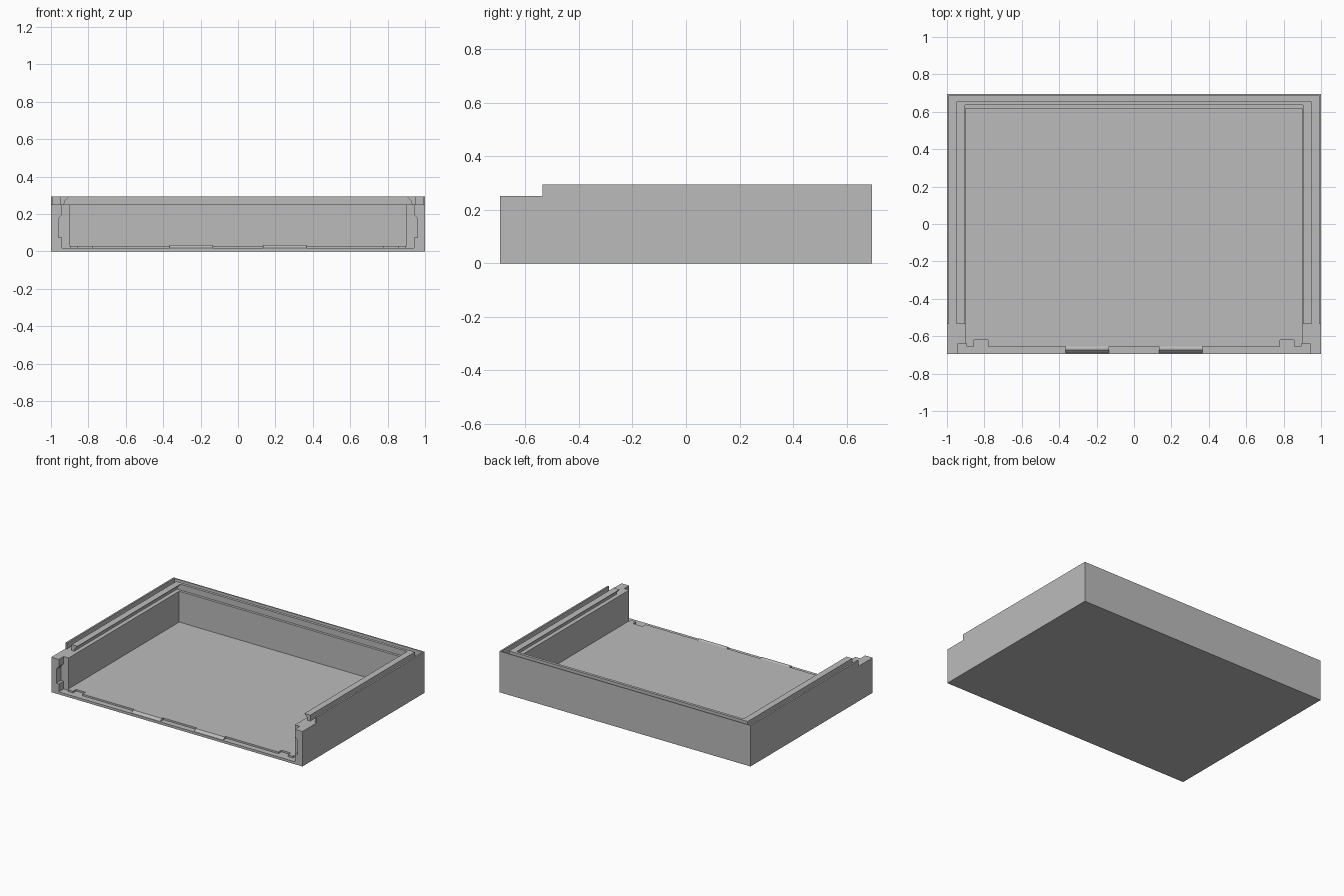
import bpy, bmesh

old = bpy.data.objects.get("Cube")
if old:
    bpy.data.objects.remove(old)

grey = bpy.data.materials.new("plain_grey")
grey.use_nodes = True
colour = (0.5, 0.5, 0.5, 1)
grey.diffuse_color = colour
grey.node_tree.nodes["Principled BSDF"].inputs["Base Color"].default_value = colour


def prism(name, profile, axis, start, end):
    """Extrude a closed profile along x (profile is y,z) or y (profile is x,z)."""
    bm = bmesh.new()
    place = (lambda p, t: (t, *p)) if axis == "x" else (lambda p, t: (p[0], t, p[1]))
    face = bm.faces.new([bm.verts.new(place(p, start)) for p in profile])
    new = bmesh.ops.extrude_face_region(bm, geom=[face])["geom"]
    shift = (end - start, 0, 0) if axis == "x" else (0, end - start, 0)
    bmesh.ops.translate(bm, verts=[v for v in new if isinstance(v, bmesh.types.BMVert)], vec=shift)
    bmesh.ops.recalc_face_normals(bm, faces=bm.faces)
    mesh = bpy.data.meshes.new(name)
    bm.to_mesh(mesh)
    bm.free()
    mesh.materials.append(grey)
    ob = bpy.data.objects.new(name, mesh)
    bpy.context.collection.objects.link(ob)
    return ob


def box(name, x0, x1, y0, y1, z0, z1):
    return prism(name, [(x0, z0), (x1, z0), (x1, z1), (x0, z1)], "y", y0, y1)


def cut(target, cutter):
    cutter.hide_render = True
    mod = target.modifiers.new("cut", "BOOLEAN")
    mod.operation, mod.solver, mod.object = "DIFFERENCE", "EXACT", cutter
    bpy.context.view_layer.objects.active = target
    bpy.ops.object.modifier_apply(modifier=mod.name)
    bpy.data.objects.remove(cutter)


WIDE, DEEP, HIGH = 1.0, 0.695, 0.295
FLOOR, LOW, SHELF = 0.03, 0.018, 0.252   # floor, front sill and lid shelf heights
OUT = 1.2                                # cutters run past the body

tray = box("open_front_tray", -WIDE, WIDE, -DEEP, DEEP, 0, HIGH)

# main cavity, lowered front sill, lowered front wall ends
cut(tray, box("cavity", -0.9, 0.9, -OUT, 0.617, FLOOR, OUT))
cut(tray, box("sill", -0.94, 0.94, -OUT, -0.655, LOW, OUT))
cut(tray, box("wall_ends", -OUT, OUT, -OUT, -0.535, SHELF, OUT))

# lid seat with overhanging side rails
half = [(0.93, SHELF), (0.925, 0.27), (0.903, HIGH), (0.903, 0.4)]
cut(tray, prism("lid_seat", half + [(-x, z) for x, z in reversed(half)], "y", -OUT, 0.635))

# groove between rails and thin outer lip, along the back
cut(tray, box("back_groove", -0.988, 0.988, 0.655, 0.687, SHELF, OUT))

for s in (-1, 1):
    def side_box(name, a, b, *rest):
        return box(name, min(s * a, s * b), max(s * a, s * b), *rest)

    # side groove, front panel slot and floor pocket
    cut(tray, side_box("side_groove", 0.95, 0.988, -OUT, 0.687, SHELF, OUT))
    cut(tray, side_box("panel_slot", 0.895, 0.94, -OUT, -0.64, LOW, OUT))
    cut(tray, side_box("floor_pocket", 0.78, 0.855, -OUT, -0.62, LOW, 0.1))
    # widened latch notch in the slot
    notch = [(0.92, 0.075), (0.96, 0.075), (0.96, 0.175), (0.94, 0.2), (0.92, 0.2)]
    cut(tray, prism("latch_notch", [(s * x, z) for x, z in notch], "y", -OUT, -0.64))
    # raised catch on the sill
    catch = [(-0.69, 0.012), (-0.69, LOW), (-0.673, 0.034), (-0.662, 0.034), (-0.655, FLOOR), (-0.655, 0.012)]
    prism("left_catch" if s > 0 else "right_catch", catch, "x", s * 0.25 - 0.115, s * 0.25 + 0.115)
